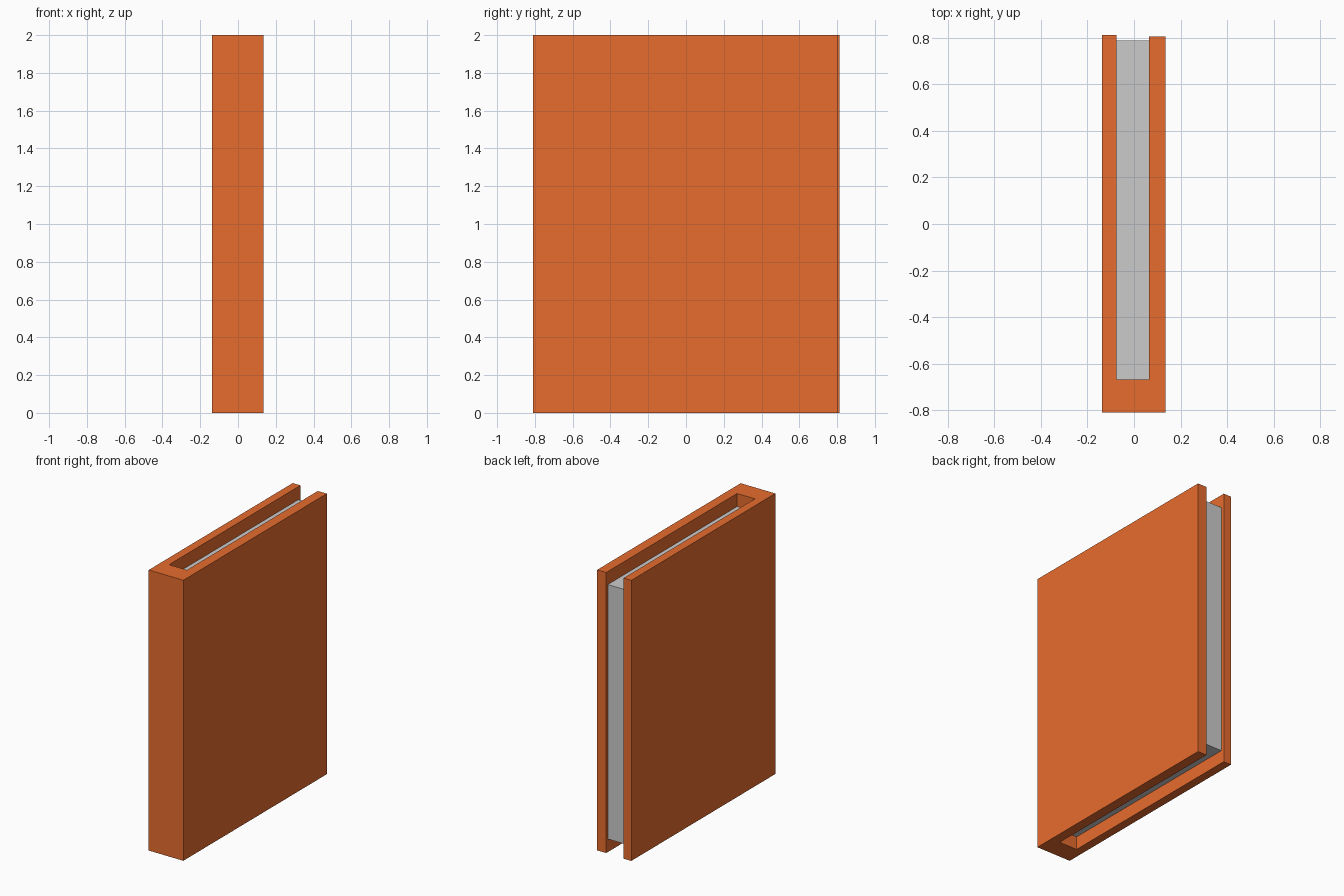
import bpy, bmesh

if "Cube" in bpy.data.objects:
    bpy.data.objects.remove(bpy.data.objects["Cube"])


def prism(name, outline, z0, z1, color=None):
    """Extrude a flat outline (x, y) from z0 up to z1."""
    bm = bmesh.new()
    face = bm.faces.new([bm.verts.new((x, y, z0)) for x, y in outline])
    top = bmesh.ops.extrude_face_region(bm, geom=[face])["geom"]
    verts = [g for g in top if isinstance(g, bmesh.types.BMVert)]
    bmesh.ops.translate(bm, verts=verts, vec=(0, 0, z1 - z0))
    bmesh.ops.recalc_face_normals(bm, faces=bm.faces)
    mesh = bpy.data.meshes.new(name)
    bm.to_mesh(mesh)
    bm.free()
    obj = bpy.data.objects.new(name, mesh)
    bpy.context.collection.objects.link(obj)
    if color:
        mat = bpy.data.materials.new(name + "_colour")
        mat.diffuse_color = color
        mat.use_nodes = True
        mat.node_tree.nodes["Principled BSDF"].inputs["Base Color"].default_value = mat.diffuse_color
        mesh.materials.append(mat)
    return obj


LEFT, RIGHT = -0.137, 0.136            # outer board faces
IN_LEFT, IN_RIGHT = -0.076, 0.065      # inner board faces
FRONT, SPINE = -0.81, -0.668           # spine thickness

# Cover: spine and two boards as one U-shaped profile
prism("book_cover",
      [(LEFT, FRONT), (RIGHT, FRONT), (RIGHT, 0.806), (IN_RIGHT, 0.806),
       (IN_RIGHT, SPINE), (IN_LEFT, SPINE), (IN_LEFT, 0.812), (LEFT, 0.812)],
      0.0, 2.0, (0.8, 0.15, 0.027, 1))

# Page block: recessed at the top, bottom and open edge
prism("page_block",
      [(IN_LEFT, SPINE), (IN_RIGHT, SPINE), (IN_RIGHT, 0.788), (IN_LEFT, 0.788)],
      0.093, 1.907)
